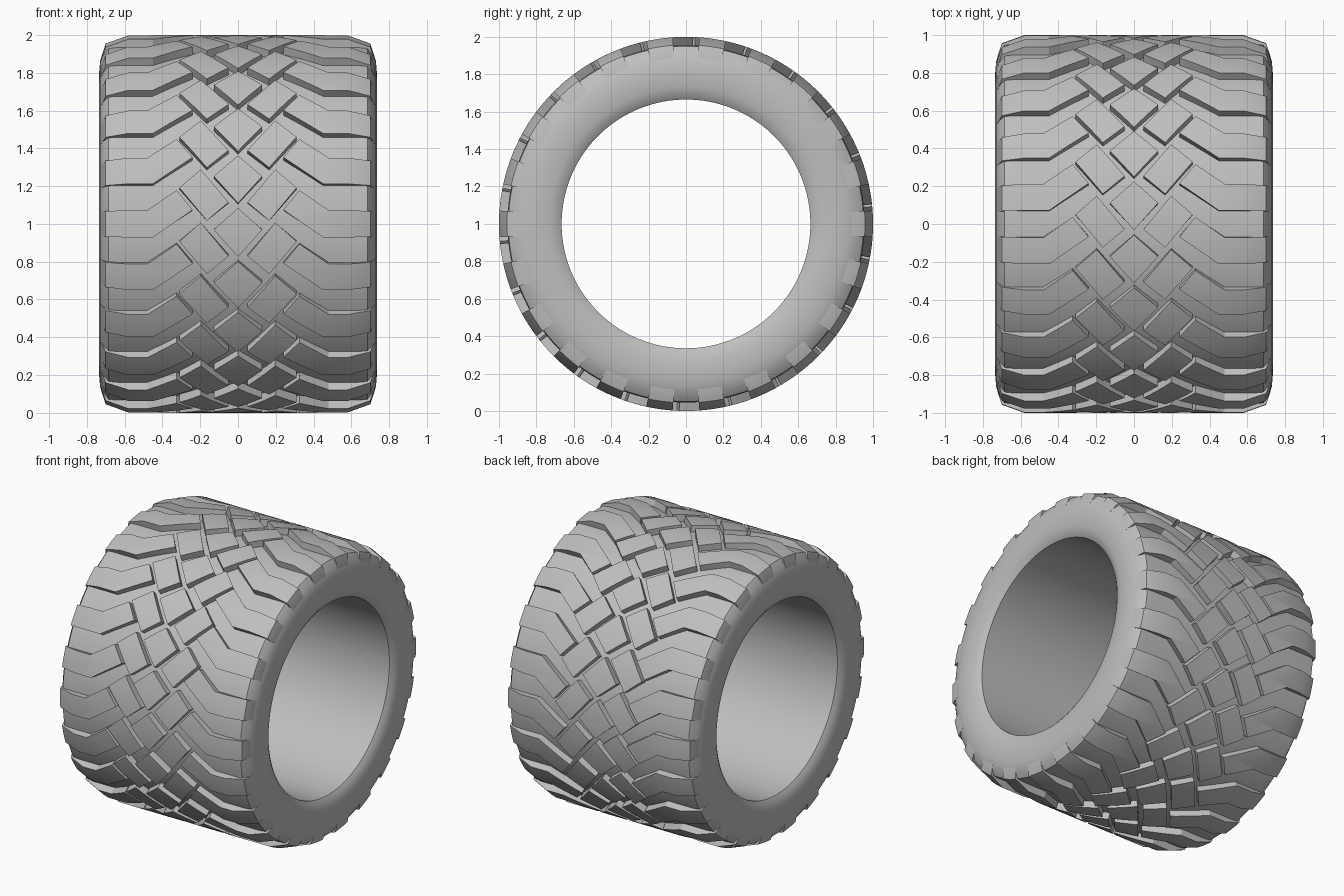
import bpy, bmesh, math
from mathutils import Vector

cube = bpy.data.objects.get("Cube")
if cube:
    bpy.data.objects.remove(cube, do_unlink=True)

COUNT = 22
PITCH = 2 * math.pi / COUNT
FLOOR = 0.955

rubber = bpy.data.materials.new("grey_rubber")
rubber.use_nodes = True
colour = (0.52, 0.52, 0.52, 1)
rubber.diffuse_color = colour
rubber.node_tree.nodes["Principled BSDF"].inputs["Base Color"].default_value = colour


def finish(bm, name):
    bmesh.ops.recalc_face_normals(bm, faces=bm.faces)
    mesh = bpy.data.meshes.new(name)
    bm.to_mesh(mesh)
    bm.free()
    mesh.materials.append(rubber)
    obj = bpy.data.objects.new(name, mesh)
    bpy.context.collection.objects.link(obj)
    bpy.ops.object.select_all(action="DESELECT")
    obj.select_set(True)
    bpy.context.view_layer.objects.active = obj
    bpy.ops.object.shade_smooth_by_angle(angle=math.radians(25))
    return obj


def on_wheel(x, angle, r):
    return Vector((x, -r * math.cos(angle), 1 + r * math.sin(angle)))


def crown(x):
    """Outer radius of the tread across its width."""
    x = abs(x)
    points = [(0, 1), (0.58, 1), (0.70, 0.957), (0.722, 0.89)]
    for (x0, r0), (x1, r1) in zip(points, points[1:]):
        if x <= x1:
            return r0 + (r1 - r0) * (x - x0) / (x1 - x0)
    return points[-1][1]


# Tyre body: closed half profile mirrored and spun about the axle
half = [(0.70, 0.665), (0.718, 0.69), (0.73, 0.73), (0.735, 0.80),
        (0.73, 0.86), (0.715, 0.91), (0.685, 0.95), (0.64, FLOOR)]
profile = half + [(-x, r) for x, r in reversed(half)]
STEPS = 132
bm = bmesh.new()
rings = [[bm.verts.new(on_wheel(x, 2 * math.pi * i / STEPS, r)) for x, r in profile]
         for i in range(STEPS)]
n = len(profile)
for i in range(STEPS):
    a, b = rings[i], rings[(i + 1) % STEPS]
    for j in range(n):
        k = (j + 1) % n
        bm.faces.new((a[j], a[k], b[k], b[j]))
finish(bm, "tyre_body")


def tread(name, outline, mirrored):
    """Repeat a flat outline (across, angle) round the wheel as raised blocks."""
    bm = bmesh.new()
    for side in ((1, -1) if mirrored else (1,)):
        bm.faces.new([bm.verts.new((side * x, a, 0)) for x, a in outline])
    # Cut the outline so that it can follow the curve
    cuts = [((0, a * PITCH / 6, 0), (0, 1, 0)) for a in range(-2, 18)]
    cuts += [((s * x, 0, 0), (1, 0, 0)) for x in (0.58, 0.70) for s in (1, -1)]
    for point, normal in cuts:
        bmesh.ops.bisect_plane(bm, geom=bm.verts[:] + bm.edges[:] + bm.faces[:],
                               plane_co=point, plane_no=normal, dist=1e-5)
    grown = bmesh.ops.extrude_face_region(bm, geom=bm.faces[:], use_keep_orig=True)
    for v in grown["geom"]:
        if isinstance(v, bmesh.types.BMVert):
            v.co.z = 1
    bm.verts.index_update()
    flat = [v.co.copy() for v in bm.verts]
    faces = [[v.index for v in f.verts] for f in bm.faces]
    bm.free()
    out = bmesh.new()
    for i in range(COUNT):
        verts = []
        for p in flat:
            top = crown(p.x)
            r = top if p.z > 0.5 else min(FLOOR - 0.02, top - 0.03)
            verts.append(out.verts.new(on_wheel(p.x, p.y + i * PITCH, r)))
        for f in faces:
            out.faces.new([verts[j] for j in f])
    return finish(out, name)


# Tread blocks: centre diamonds, slanted bricks, shoulder lugs
tread("centre_blocks", [(0, 0.11), (0.128, 0.255), (0, 0.37), (-0.128, 0.255)], False)
tread("slanted_blocks", [(0.31, 0.478), (0.165, 0.303), (0.05, 0.40), (0.197, 0.578)], True)
tread("shoulder_lugs", [(0.722, 0.214), (0.45, 0.214), (0.24, 0.36), (0.325, 0.465),
                        (0.48, 0.357), (0.722, 0.357)], True)
